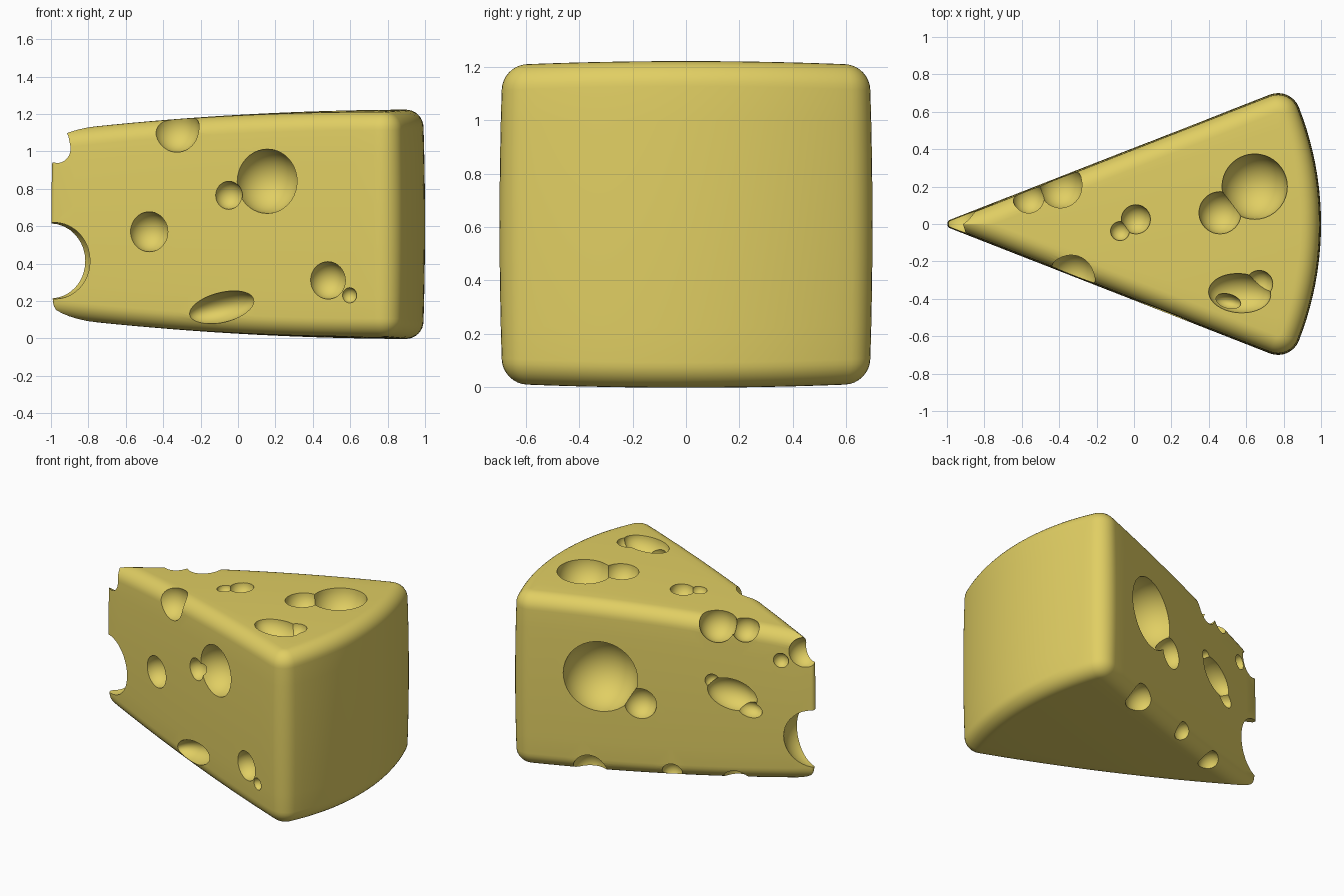
import bpy
import bmesh
from math import sin, cos, atan2, asin, hypot, pi, radians
from mathutils import Vector

cube = bpy.data.objects.get("Cube")
if cube:
    bpy.data.objects.remove(cube, do_unlink=True)

# One cheese colour
yellow = bpy.data.materials.new("cheese_yellow")
yellow.use_nodes = True
COLOUR = (0.75, 0.62, 0.125, 1)
yellow.diffuse_color = COLOUR
yellow.node_tree.nodes["Principled BSDF"].inputs["Base Color"].default_value = COLOUR

# Plan of the wedge: pointed tip, rounded rind corner, bowed rind
APEX = -1.042
CORNER, CORNER_R = Vector((0.77, 0.58)), 0.12
RIND_X, RIND_R = -0.704, 1.704
SIDE = atan2(CORNER.y, CORNER.x - APEX) + asin(CORNER_R / hypot(CORNER.x - APEX, CORNER.y))
RIND_A = atan2(CORNER.y, CORNER.x - RIND_X)
FILLET, TOTAL = 0.095, 1.22


def arc(cx, cy, r, a0, a1, n):
    return [Vector((cx + r * cos(a0 + (a1 - a0) * i / n),
                    cy + r * sin(a0 + (a1 - a0) * i / n))) for i in range(n + 1)]


def half_outline(d):
    """Half plan (y >= 0) from tip to rind centre, inset by d."""
    tip_r = max(0.025 - d, 0.002)
    tip_x = APEX + (d + tip_r) / sin(SIDE)
    normal = pi / 2 + SIDE
    tip = arc(tip_x, 0, tip_r, pi, normal, 4)
    corner = arc(CORNER.x, CORNER.y, CORNER_R - d, normal, RIND_A, 8)
    side = [tip[-1].lerp(corner[0], i / 16) for i in range(1, 16)]
    rind = arc(RIND_X, 0, RIND_R - d, RIND_A, 0, 10)
    return tip + side + corner + rind[1:]


def top_z(x, y):
    return 1.195 + 0.058 * x - 0.03 * x * x - 0.03 * y * y


# Section from top centre to bottom centre: (inset, spread in y, drop, height fraction)
BULGE = 0.008
section = [(FILLET + BULGE, i / 6, 0.0) for i in range(6)]
section += [(BULGE + FILLET * (1 - sin(a)), 1, FILLET * (1 - cos(a)))
            for a in (pi / 2 * i / 8 for i in range(9))]


def half_section_rows():
    rows = []
    for d, spread, drop in section:
        rows.append([(p.x, p.y * spread, top_z(p.x, p.y * spread) - drop)
                     for p in half_outline(d)])
    lower = [[(x, y, TOTAL - z) for x, y, z in row] for row in reversed(rows)]
    wall = []
    for k in range(1, 8):
        t = k / 8
        outline = half_outline(BULGE * (2 * t - 1) ** 2)
        wall.append([(p.x, p.y, a[2] + (b[2] - a[2]) * t)
                     for p, a, b in zip(outline, rows[-1], lower[0])])
    return rows + wall + lower


# Cheese wedge
bm = bmesh.new()
rows = half_section_rows()
for sign in (1, -1):
    grid = [[bm.verts.new((x, y * sign, z)) for x, y, z in row] for row in rows]
    for r0, r1 in zip(grid, grid[1:]):
        for i in range(len(r0) - 1):
            bm.faces.new((r0[i], r0[i + 1], r1[i + 1], r1[i]))
bmesh.ops.remove_doubles(bm, verts=bm.verts, dist=0.0004)
bmesh.ops.recalc_face_normals(bm, faces=bm.faces)
mesh = bpy.data.meshes.new("cheese_wedge")
bm.to_mesh(mesh)
bm.free()
mesh.materials.append(yellow)
wedge = bpy.data.objects.new("cheese_wedge", mesh)
bpy.context.collection.objects.link(wedge)


def carve(centre, size, rotation=(0, 0, 0)):
    """Cut one round or oval hole."""
    bpy.ops.mesh.primitive_uv_sphere_add(segments=40, ring_count=20, radius=1,
                                         location=centre, rotation=rotation)
    cutter = bpy.context.object
    cutter.name = "hole_cutter"
    cutter.scale = size if isinstance(size, tuple) else (size,) * 3
    cutter.hide_render = True
    cutter.data.materials.append(yellow)
    cut = wedge.modifiers.new("hole", 'BOOLEAN')
    cut.operation, cut.solver, cut.object = 'DIFFERENCE', 'EXACT', cutter
    bpy.context.view_layer.objects.active = wedge
    bpy.ops.object.modifier_apply(modifier=cut.name)
    bpy.data.objects.remove(cutter, do_unlink=True)


def side_hole(sign, x, z, size, tilt=0):
    """Hole centred on a cut side; sign picks the back (+1) or front (-1)."""
    y = sign * (x - APEX) * sin(SIDE) / cos(SIDE)
    carve((x, y, z), size, (0, radians(tilt), sign * SIDE))


def top_hole(x, y, size, turn=0):
    carve((x, y, top_z(x, y)), size, (0, 0, radians(turn)))


# Front side holes
for x, z, r in ((0.155, 0.84, 0.172), (-0.05, 0.765, 0.075), (-0.475, 0.57, 0.107),
                (0.48, 0.31, 0.1), (0.595, 0.23, 0.041)):
    side_hole(-1, x, z, r)
side_hole(-1, -0.09, 0.165, (0.19, 0.12, 0.08), -13)

# Back side holes
for x, z, r in ((0.296, 0.7, 0.243), (0.053, 0.54, 0.105),
                (-0.383, 0.75, 0.047), (-0.8, 0.94, 0.05)):
    side_hole(1, x, z, r)
side_hole(1, -0.505, 0.67, (0.165, 0.11, 0.105), -15)
side_hole(1, -0.614, 0.575, (0.08, 0.07, 0.053), -12)

# Top holes
for x, y, r in ((0.645, 0.2, 0.175), (0.46, 0.06, 0.113), (0.01, 0.025, 0.078),
                (-0.075, -0.038, 0.051), (0.67, -0.32, 0.072)):
    top_hole(x, y, r)
top_hole(0.565, -0.37, (0.167, 0.105, 0.11), -4)
carve((0.5, -0.415, 1.12), (0.072, 0.042, 0.07), (0, 0, radians(-12)))

# Holes on the edges and the tip
for x, y, z, r in ((-0.33, -0.28, 1.12, 0.125), (-0.39, 0.2, 1.13, 0.12),
                   (-0.56, 0.14, 1.12, 0.088), (0.375, 0.53, 0.03, 0.11),
                   (-0.13, 0.34, 0.07, 0.067), (-0.5, 0.16, 0.06, 0.08),
                   (-0.94, 0.04, 1.01, 0.1), (-0.985, -0.03, 0.415, 0.205)):
    carve((x, y, z), r)

# Smooth surfaces with crisp hole rims
bpy.ops.object.select_all(action='DESELECT')
wedge.select_set(True)
bpy.context.view_layer.objects.active = wedge
bpy.ops.object.shade_smooth_by_angle(angle=radians(32))
